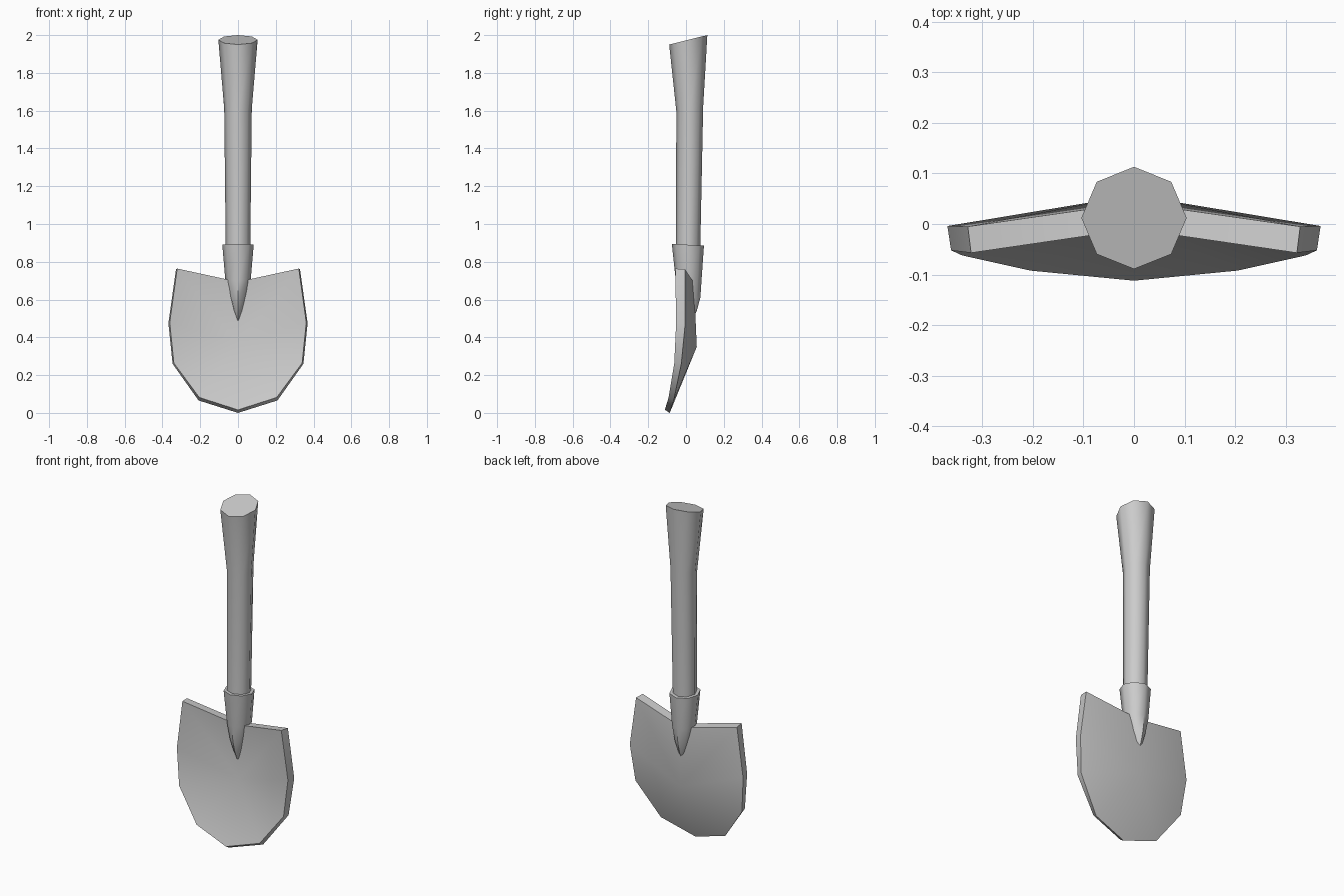
import bpy, bmesh, math

cube = bpy.data.objects.get("Cube")
if cube:
    bpy.data.objects.remove(cube, do_unlink=True)

# One grey for the whole tool
grey = bpy.data.materials.new("plain_grey")
grey.use_nodes = True
grey.diffuse_color = (0.6, 0.6, 0.6, 1)
grey.node_tree.nodes["Principled BSDF"].inputs["Base Color"].default_value = (0.6, 0.6, 0.6, 1)


def finish(bm, name):
    bmesh.ops.recalc_face_normals(bm, faces=bm.faces)
    mesh = bpy.data.meshes.new(name)
    bm.to_mesh(mesh)
    bm.free()
    mesh.materials.append(grey)
    obj = bpy.data.objects.new(name, mesh)
    bpy.context.collection.objects.link(obj)
    bpy.ops.object.select_all(action='DESELECT')
    obj.select_set(True)
    bpy.context.view_layer.objects.active = obj
    bpy.ops.object.shade_smooth_by_angle(angle=math.radians(50))
    return obj


def loft(name, rings, sides=8):
    """Rings are (z, centre y, x radius, y radius, front-to-back rise)."""
    bm = bmesh.new()
    loops = []
    for z, cy, rx, ry, rise in rings:
        loop = []
        for i in range(sides):
            a = math.tau * i / sides
            s = math.sin(a)
            loop.append(bm.verts.new((rx * math.cos(a), cy + ry * s, z + rise * s / 2)))
        loops.append(loop)
    for low, high in zip(loops, loops[1:]):
        for i in range(sides):
            j = (i + 1) % sides
            bm.faces.new((low[i], low[j], high[j], high[i]))
    bm.faces.new(loops[0])
    bm.faces.new(loops[-1])
    return finish(bm, name)


# Handle: slim shaft flaring to a slanted grip end
loft("handle", [
    (0.80, 0.01, 0.064, 0.064, 0),
    (1.61, 0.02, 0.073, 0.071, 0.03),
    (1.975, 0.012, 0.104, 0.101, 0.05),
])

# Socket: collar around the shaft, tapering to a point over the blade
loft("socket", [
    (0.49, 0.012, 0.003, 0.022, 0),
    (0.54, 0.014, 0.025, 0.043, 0),
    (0.61, 0.014, 0.045, 0.062, 0),
    (0.70, 0.014, 0.067, 0.068, 0),
    (0.89, 0.01, 0.083, 0.085, -0.01),
])

# Blade: dished plate, fanned from a deep centre point on each side
# Half outline from top notch to tip: (x, z, front y, back y)
outline = [
    (0, 0.69, -0.01, 0.042),
    (0.325, 0.76, -0.057, -0.005),
    (0.365, 0.475, -0.052, -0.004),
    (0.343, 0.26, -0.062, -0.025),
    (0.207, 0.078, -0.092, -0.065),
    (0, 0.012, -0.112, -0.086),
]
full = outline + [(-x, z, f, b) for x, z, f, b in reversed(outline[1:-1])]

bm = bmesh.new()
front = [bm.verts.new((x * 0.99, f, z + 0.004)) for x, z, f, b in full]
back = [bm.verts.new((x * 1.01, b, z - 0.012 * (z < 0.1))) for x, z, f, b in full]
front_centre = bm.verts.new((0, 0.008, 0.37))
back_centre = bm.verts.new((0, 0.057, 0.35))
for i in range(len(full)):
    j = (i + 1) % len(full)
    bm.faces.new((front[i], front[j], front_centre))
    bm.faces.new((back[j], back[i], back_centre))
    bm.faces.new((front[j], front[i], back[i], back[j]))
finish(bm, "blade")
